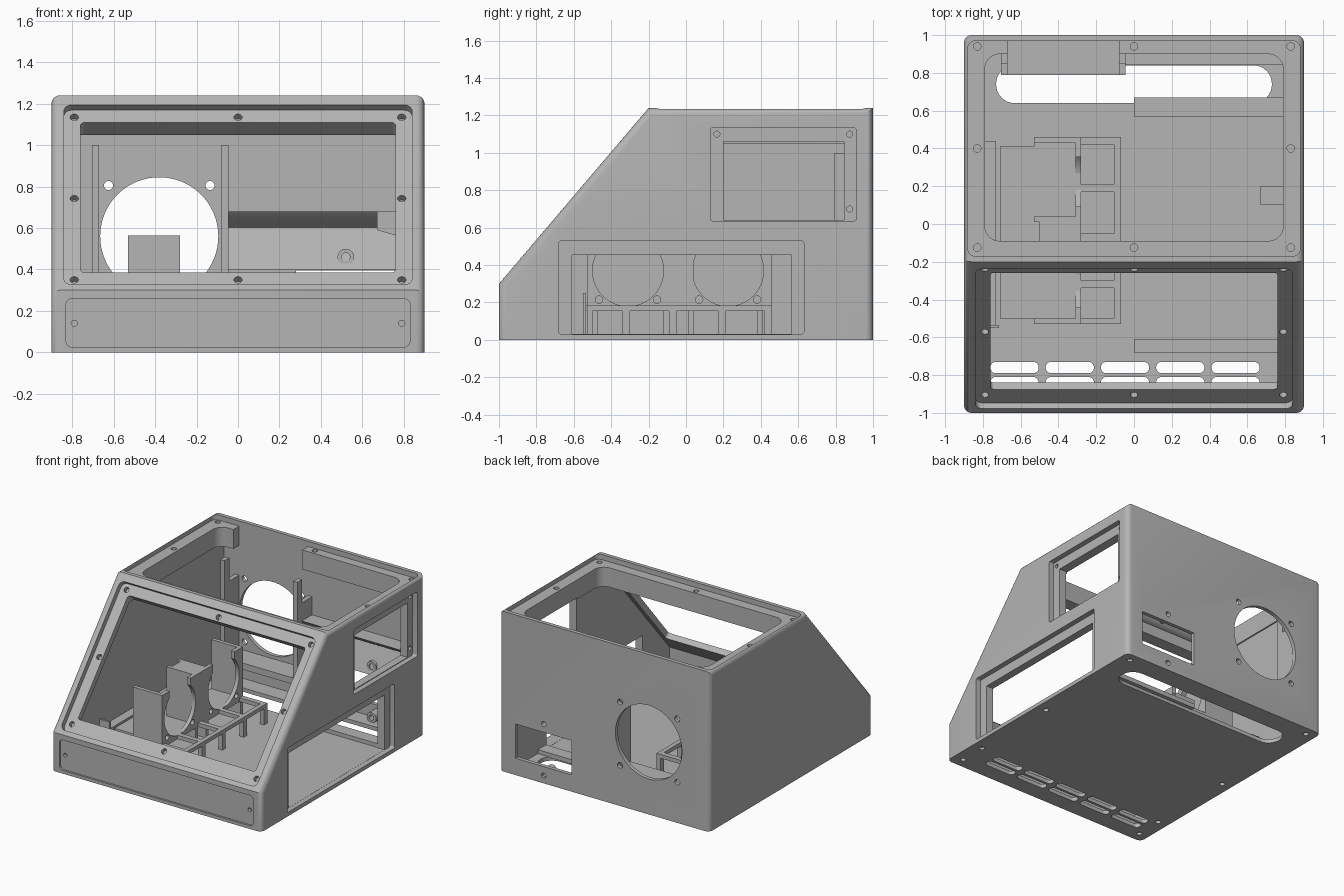
import bpy, bmesh, math
from mathutils import Matrix, Vector

if "Cube" in bpy.data.objects:
    bpy.data.objects.remove(bpy.data.objects["Cube"])

grey = bpy.data.materials.new("plain grey")
grey.use_nodes = True
COLOUR = (0.46, 0.46, 0.46, 1)
grey.diffuse_color = COLOUR
grey.node_tree.nodes["Principled BSDF"].inputs["Base Color"].default_value = COLOUR


def finish(bm, name):
    bmesh.ops.recalc_face_normals(bm, faces=bm.faces)
    mesh = bpy.data.meshes.new(name)
    bm.to_mesh(mesh)
    bm.free()
    mesh.materials.append(grey)
    ob = bpy.data.objects.new(name, mesh)
    bpy.context.collection.objects.link(ob)
    return ob


def box(name, lo, hi, r=0, axis=2, matrix=None):
    """Box between two corners; edges along one axis may be rounded."""
    lo, hi = Vector(lo), Vector(hi)
    bm = bmesh.new()
    bmesh.ops.create_cube(bm, size=1)
    for v in bm.verts:
        v.co = (lo + hi) / 2 + v.co * (hi - lo)
    if r:
        edges = [e for e in bm.edges if abs((e.verts[0].co - e.verts[1].co)[axis]) > 1e-5]
        bmesh.ops.bevel(bm, geom=edges, offset=r, segments=8, affect='EDGES', profile=0.5)
    if matrix:
        bm.transform(matrix)
    return finish(bm, name)


def cyl(name, centre, r, depth, axis=2, matrix=None, sides=20):
    bm = bmesh.new()
    bmesh.ops.create_cone(bm, cap_ends=True, segments=sides, radius1=r, radius2=r, depth=depth)
    turn = {0: Matrix.Rotation(math.pi / 2, 4, 'Y'),
            1: Matrix.Rotation(math.pi / 2, 4, 'X'), 2: Matrix()}[axis]
    bm.transform((matrix or Matrix()) @ Matrix.Translation(centre) @ turn)
    return finish(bm, name)


def prism(name, profile, x0, x1, r=0):
    """Extrude a (y, z) profile along x; r rounds the side edges above the base."""
    bm = bmesh.new()
    face = bm.faces.new([bm.verts.new((x0, y, z)) for y, z in profile])
    ext = bmesh.ops.extrude_face_region(bm, geom=[face])
    for v in ext["geom"]:
        if isinstance(v, bmesh.types.BMVert):
            v.co.x = x1
    if r:
        edges = [e for e in bm.edges if abs(e.verts[0].co.x - e.verts[1].co.x) < 1e-5
                 and max(v.co.z for v in e.verts) > 0.01]
        bmesh.ops.bevel(bm, geom=edges, offset=r, segments=5, affect='EDGES', profile=0.5)
    return finish(bm, name)


def cut(target, cutters):
    bpy.context.view_layer.objects.active = target
    for c in cutters:
        m = target.modifiers.new("cut", 'BOOLEAN')
        m.operation, m.solver, m.object = 'DIFFERENCE', 'EXACT', c
        bpy.ops.object.modifier_apply(modifier=m.name)
        bpy.data.objects.remove(c)


# Case shell
case = prism("case_shell", [(-1, 0), (-1, .3), (-.2, 1.24), (1, 1.24), (1, 0)], -.9, .9, .04)
cuts = [prism("c", [(-.94, .03), (-.94, .24), (-.243, 1.05), (.97, 1.05), (.97, .03)], -.8, .8)]

# Top: sunk rim, opening, fan clearance and screw holes
cuts += [box("c", (-.88, -.17, 1.2), (.88, .97, 1.4), .04),
         box("c", (-.79, -.09, 1), (.79, .9, 1.3), .08),
         box("c", (-.67, .7, 1), (-.08, .97, 1.3))]
cuts += [cyl("c", (x, y, 1.2), .02, .16) for x in (-.83, 0, .83) for y in (-.125, .4, .94)
         if x or y != .4]

# Sloped front: local axes are across, up the slope and outward
up = Vector((0, .8, .94)).normalized()
out = Vector((0, -up.z, up.y))
slope = Matrix(((1, 0, 0, 0), (0, up.y, out.y, -1), (0, up.z, out.z, .3), (0, 0, 0, 1)))
cuts += [box("c", (-.84, .035, -.04), (.84, 1.175, .2), .04, 2, slope),
         box("c", (-.76, .146, -.14), (.76, 1.097, .2), .02, 2, slope)]
cuts += [cyl("c", (x, s, -.04), .02, .07, 2, slope) for x in (-.79, 0, .79)
         for s in (.1, .615, 1.13) if x or s != .615]

# Lower front panel recess
cuts.append(box("c", (-.83, -1.1, .025), (.83, -.985, .26), .03, 1))
cuts += [cyl("c", (x, -.99, .14), .015, .06, 1) for x in (-.79, .79)]

# Two framed openings on the left side
for y0, y1, z0, z1, edge in ((.13, .91, .635, 1.135, .64), (-.68, .63, .03, .53, .031)):
    cuts += [box("c", (.86, y0, z0), (1, y1, z1), .015, 0),
             box("c", (.7, y0 + .07, edge), (1, y1 - .065, z1 - .075))]
    cuts += [cyl("c", (.86, y, z), .016, .08, 0) for y in (y0 + .035, y1 - .035)
             for z in (z0 + .065, z1 - .035)]

# Back: fan hole and power socket
FAN_X, FAN_Z = -.38, .56
cuts.append(cyl("c", (FAN_X, 1, FAN_Z), .285, .2, 1, sides=64))
cuts += [cyl("c", (FAN_X + a * .245, 1, FAN_Z + b * .245), .022, .2, 1)
         for a in (-1, 1) for b in (-1, 1)]
cuts.append(box("c", (.28, .9, .13), (.76, 1.1, .395)))
cuts += [cyl("c", (.52, 1, z), .02, .2, 1) for z in (.06, .46)]

# Base: long cable slot, vent rows, foot holes
cuts.append(box("c", (-.73, .64, -.1), (.73, .84, .1), .098))
for i in range(5):
    x = -.76 + i * .2925
    cuts += [box("c", (x, y - .03, -.1), (x + .255, y + .03, .1), .028) for y in (-.76, -.84)]
cuts += [cyl("c", (x, y, 0), .02, .04) for x in (-.82, .82) for y in (-.92, -.71, 0, .93)]
cut(case, cuts)

# Fan holder: two stepped posts and a sill
for side, x in (("right", -.705), ("left", -.08)):
    prism("fan_post_" + side, [(.79, .2), (.79, 1), (.85, 1), (.85, .82), (.975, .82), (.975, .2)],
          x, x + .035)
box("fan_sill", (-.69, .79, .2), (-.06, .975, .25))

# Coved ledge on the back wall, with socket screw bosses below
cove = [(.975 - .095 * math.cos(a), .4 + .19 * math.sin(a))
        for a in (math.pi / 2 * i / 10 for i in range(11))]
cove = [(.88 + (.975 - y), 0.99 - z) for y, z in cove]
prism("back_ledge", [(.98, .68), (.845, .68), (.88, .645)] + cove[::1], -.045, .8)
for name, z in (("lower", .065), ("upper", .46)):
    boss = cyl("socket_boss_" + name, (.52, .935, z), .04, .09, 1)
    cut(boss, [cyl("c", (.52, .935, z), .02, .2, 1)])

# Floor rails and the bracket between the side openings
for name, y0, y1 in (("front", -.68, -.61), ("back", .57, .67)):
    box("floor_rail_" + name, (0, y0, .025), (.81, y1, .06))
bracket = box("side_bracket", (.67, .1, .55), (.81, .2, .68))
for v in bracket.data.vertices:
    if v.co.x < .7 and v.co.z < .6:
        v.co.z = .59

# Cradle: upright plate with round seats, end walls and middle wall
cradle = box("cradle_plate", (-.31, -.53, .155), (-.28, .46, .565))
seats = []
for y in (-.31, .225):
    seats.append(cyl("c", (-.3, y, .37), .19, .2, 0, sides=48))
    seats.append(box("c", (-.4, y - .13, .5), (-.2, y + .13, .7)))
    seats += [cyl("c", (-.3, y + a * .155, .215), .02, .2, 0) for a in (-1, 1)]
cut(cradle, seats)
for name, y0, y1 in (("front", -.53, -.5), ("middle_front", -.12, -.09),
                     ("middle_back", .01, .04), ("back", .43, .46)):
    box("cradle_wall_" + name, (-.53, y0, .03), (-.28, y1, .565))
box("cradle_top", (-.5, -.12, .535), (-.28, .04, .565))
box("cradle_floor", (-.53, -.53, .155), (-.28, .46, .185))

# Ladder tray beside the cradle, on legs
box("tray_rail", (-.105, -.53, .155), (-.07, .46, .185))
for i, (y0, y1) in enumerate(((-.53, -.5), (-.34, -.3), (-.09, -.05), (.17, .21), (.42, .46))):
    box("tray_rung_%d" % i, (-.29, y0, .155), (-.07, y1, .185))
    box("tray_leg_%d" % i, (-.105, y0, .025), (-.07, y1, .16))

# Narrow shelf on the other side, with its end plate and side strip
box("side_shelf", (-.71, -.5, .155), (-.52, .41, .185))
for name, y in (("front", -.5), ("back", .38)):
    box("shelf_leg_" + name, (-.71, y, .025), (-.68, y + .03, .16))
box("shelf_end_plate", (-.81, -.55, .025), (-.715, -.535, .25))
box("shelf_side_strip", (-.81, -.54, .155), (-.73, .44, .185))

# Smooth the curved faces, keep edges crisp
for ob in bpy.context.scene.objects:
    ob.select_set(ob.type == 'MESH')
bpy.context.view_layer.objects.active = case
bpy.ops.object.shade_smooth_by_angle(angle=math.radians(30))
